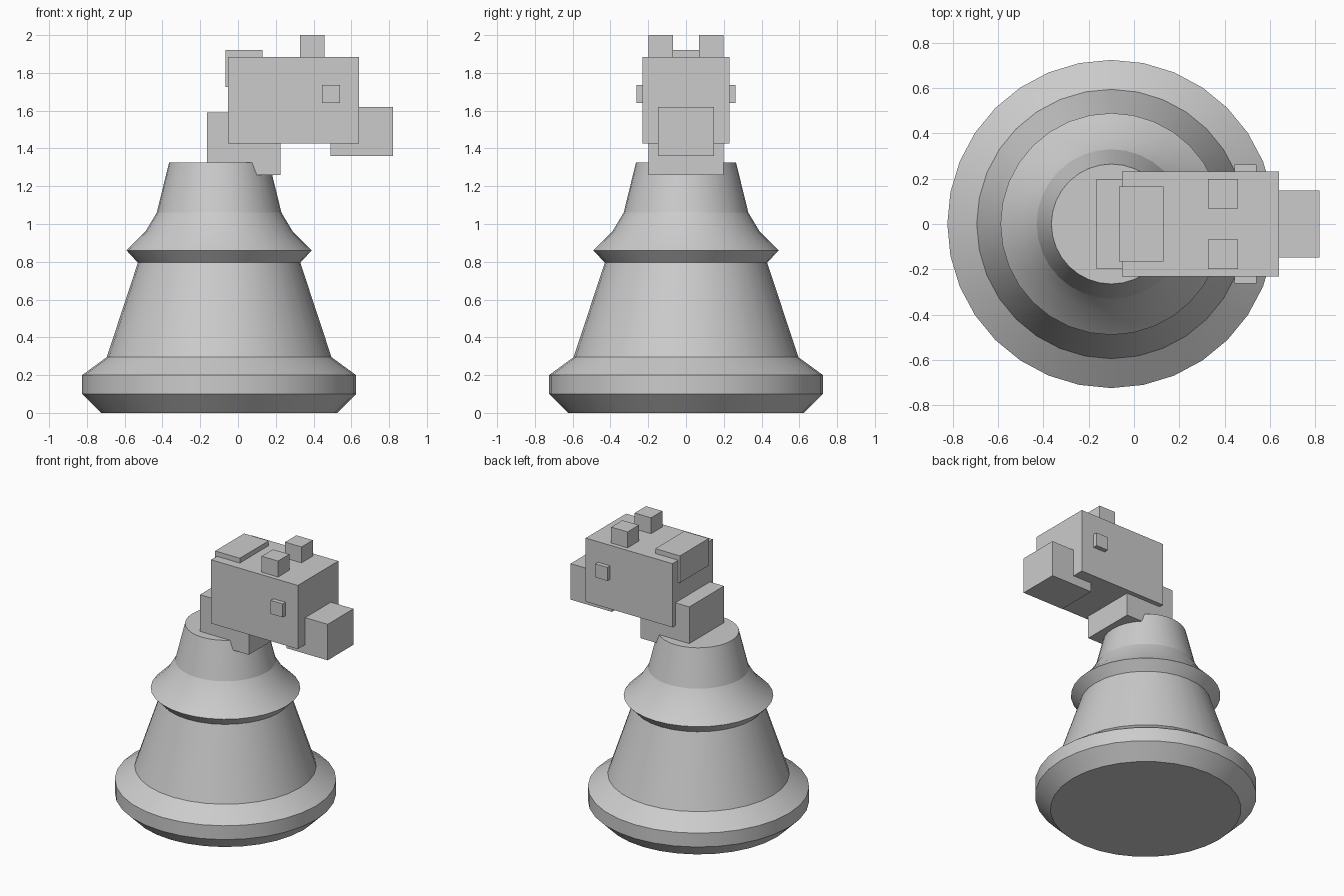
import bpy, bmesh, math
from mathutils import Matrix, Vector

old = bpy.data.objects.get("Cube")
if old:
    bpy.data.objects.remove(old, do_unlink=True)

grey = bpy.data.materials.new("plain grey")
grey.use_nodes = True
colour = (0.6, 0.6, 0.6, 1)
grey.diffuse_color = colour
grey.node_tree.nodes["Principled BSDF"].inputs["Base Color"].default_value = colour


def finish(name, bm):
    bmesh.ops.recalc_face_normals(bm, faces=bm.faces)
    mesh = bpy.data.meshes.new(name)
    bm.to_mesh(mesh)
    bm.free()
    mesh.materials.append(grey)
    obj = bpy.data.objects.new(name, mesh)
    bpy.context.collection.objects.link(obj)
    return obj


def box(name, x, y, z):
    """Box from its (min, max) range on each axis."""
    size = [b - a for a, b in (x, y, z)]
    centre = Vector([(a + b) / 2 for a, b in (x, y, z)])
    bm = bmesh.new()
    bmesh.ops.create_cube(bm, size=1, matrix=Matrix.Translation(centre) @ Matrix.Diagonal((*size, 1)))
    return finish(name, bm)


def lathe(name, profile, centre_x, sides):
    """Closed solid of revolution from (radius, height) points."""
    bm = bmesh.new()
    rings = []
    for r, z in profile:
        angles = [math.tau * i / sides for i in range(sides)]
        rings.append([bm.verts.new((centre_x + r * math.cos(a), r * math.sin(a), z)) for a in angles])
    for low, high in zip(rings, rings[1:]):
        for i in range(sides):
            j = (i + 1) % sides
            bm.faces.new((low[i], low[j], high[j], high[i]))
    bm.faces.new(rings[0][::-1])
    bm.faces.new(rings[-1])
    return finish(name, bm)


# Turned pedestal with a wide foot and a flared collar
pedestal = lathe("pedestal", [(0.625, 0), (0.725, 0.1), (0.725, 0.2), (0.595, 0.295),
                              (0.43, 0.795), (0.49, 0.86), (0.39, 0.96),
                              (0.33, 1.06), (0.265, 1.325)], -0.1, 32)
bpy.ops.object.select_all(action='DESELECT')
pedestal.select_set(True)
bpy.context.view_layer.objects.active = pedestal
bpy.ops.object.shade_smooth_by_angle(angle=math.radians(15))

# Blocky animal head
box("neck", (-0.165, 0.225), (-0.198, 0.198), (1.26, 1.59))
box("head", (-0.053, 0.64), (-0.231, 0.231), (1.425, 1.885))
box("muzzle", (0.49, 0.82), (-0.147, 0.147), (1.36, 1.62))
box("mane", (-0.067, 0.13), (-0.165, 0.165), (1.725, 1.92))

# Paired ears and eyes
for side, s in (("left", 1), ("right", -1)):
    # The model faces the front (-y), so its left is +x; pairs here lie along y
    place = "back" if s > 0 else "front"
    box(place + "_ear", (0.328, 0.459), sorted((s * 0.069, s * 0.198)), (1.85, 2.0))
    box(place + "_eye", (0.445, 0.541), sorted((s * 0.2, s * 0.263)), (1.64, 1.737))
